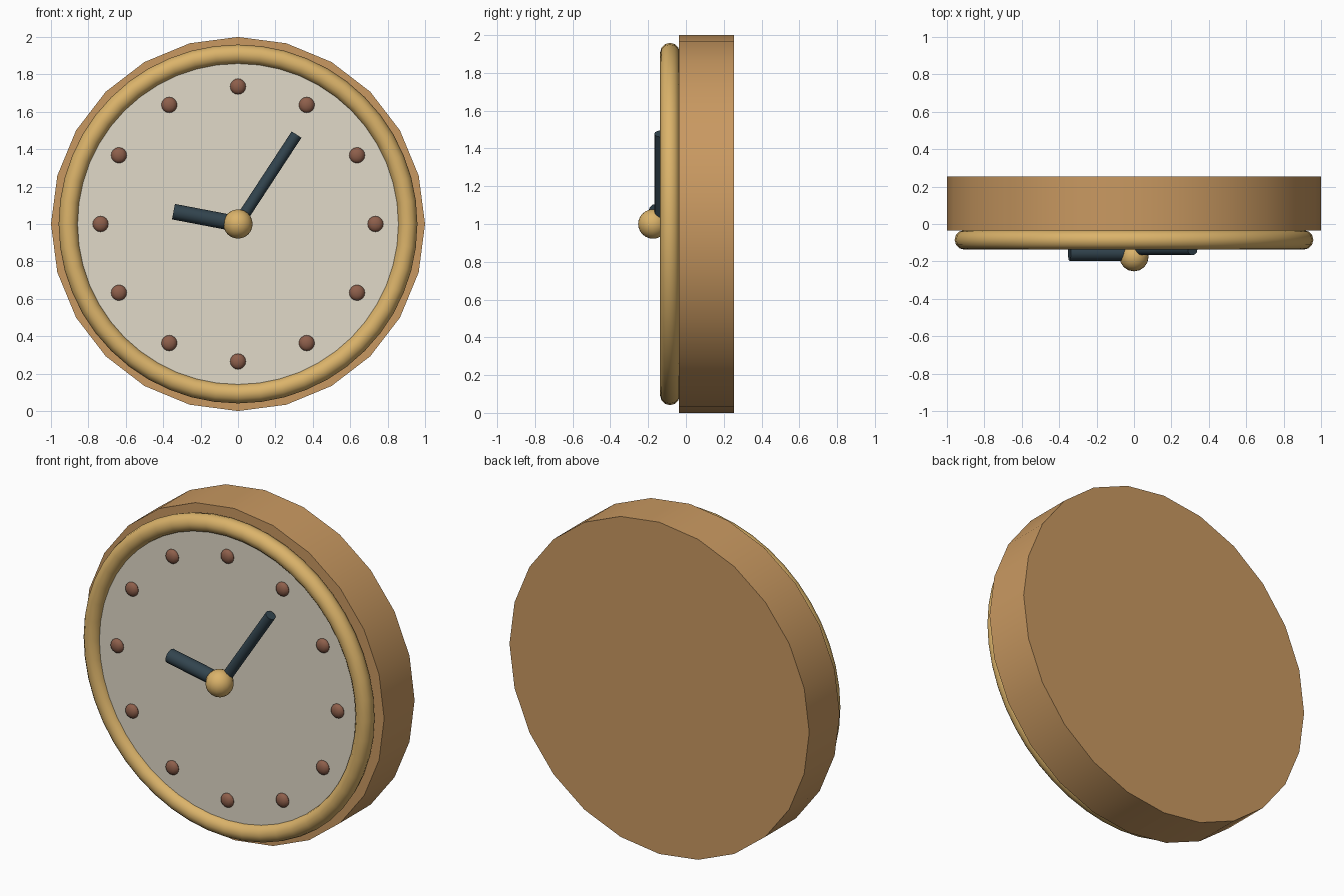
import bpy, math
from mathutils import Vector

if "Cube" in bpy.data.objects:
    bpy.data.objects.remove(bpy.data.objects["Cube"])


def material(name, rgb):
    m = bpy.data.materials.new(name)
    lin = [(c / 255 / 12.92) if c / 255 <= 0.04045 else ((c / 255 + 0.055) / 1.055) ** 2.4 for c in rgb]
    m.diffuse_color = (*lin, 1)
    m.use_nodes = True
    m.node_tree.nodes["Principled BSDF"].inputs["Base Color"].default_value = m.diffuse_color
    return m


wood = material("wood", (201, 153, 97))
cream = material("cream", (225, 218, 200))
gold = material("gold", (219, 179, 106))
brown = material("marker_brown", (142, 95, 75))
dark = material("dark_slate", (50, 68, 78))


def finish(name, mat):
    o = bpy.context.object
    o.name = name
    bpy.ops.object.transform_apply(location=True, rotation=True, scale=True)
    bpy.ops.object.shade_smooth_by_angle(angle=math.radians(40))
    o.data.materials.append(mat)
    return o


def rod(name, a, b, r, sides, mat):
    """Cylinder between two points."""
    a, b = Vector(a), Vector(b)
    d = b - a
    bpy.ops.mesh.primitive_cylinder_add(
        vertices=sides, radius=r, depth=d.length, location=(a + b) / 2,
        rotation=d.to_track_quat('Z', 'Y').to_euler())
    return finish(name, mat)


def ball(name, loc, r, mat, depth=1.0, seg=16, rings=12):
    bpy.ops.mesh.primitive_uv_sphere_add(segments=seg, ring_count=rings, radius=r, location=loc)
    bpy.context.object.scale = (1, depth, 1)
    return finish(name, mat)


# Case and dial
rod("case", (0, 0.254, 1), (0, -0.036, 1), 1.0, 24, wood)
rod("dial", (0, 0.0, 1), (0, -0.095, 1), 0.9, 48, cream)

# Rounded rim
bpy.ops.mesh.primitive_torus_add(
    location=(0, -0.085, 1), rotation=(math.pi / 2, 0, 0),
    major_radius=0.907, minor_radius=0.052, major_segments=48, minor_segments=12)
finish("rim", gold)

# Hour markers
for i in range(12):
    a = i * math.pi / 6
    ball(f"hour_marker_{i + 1}", (0.735 * math.sin(a), -0.1, 1 + 0.735 * math.cos(a)),
         0.042, brown, 0.6, 12, 8)

# Hands and centre hub
rod("minute_hand", (0, -0.136, 1), (0.313, -0.136, 1.478), 0.031, 12, dark)
rod("hour_hand", (0, -0.156, 1), (-0.345, -0.156, 1.066), 0.042, 12, dark)
ball("hub", (0, -0.175, 1), 0.078, gold)
